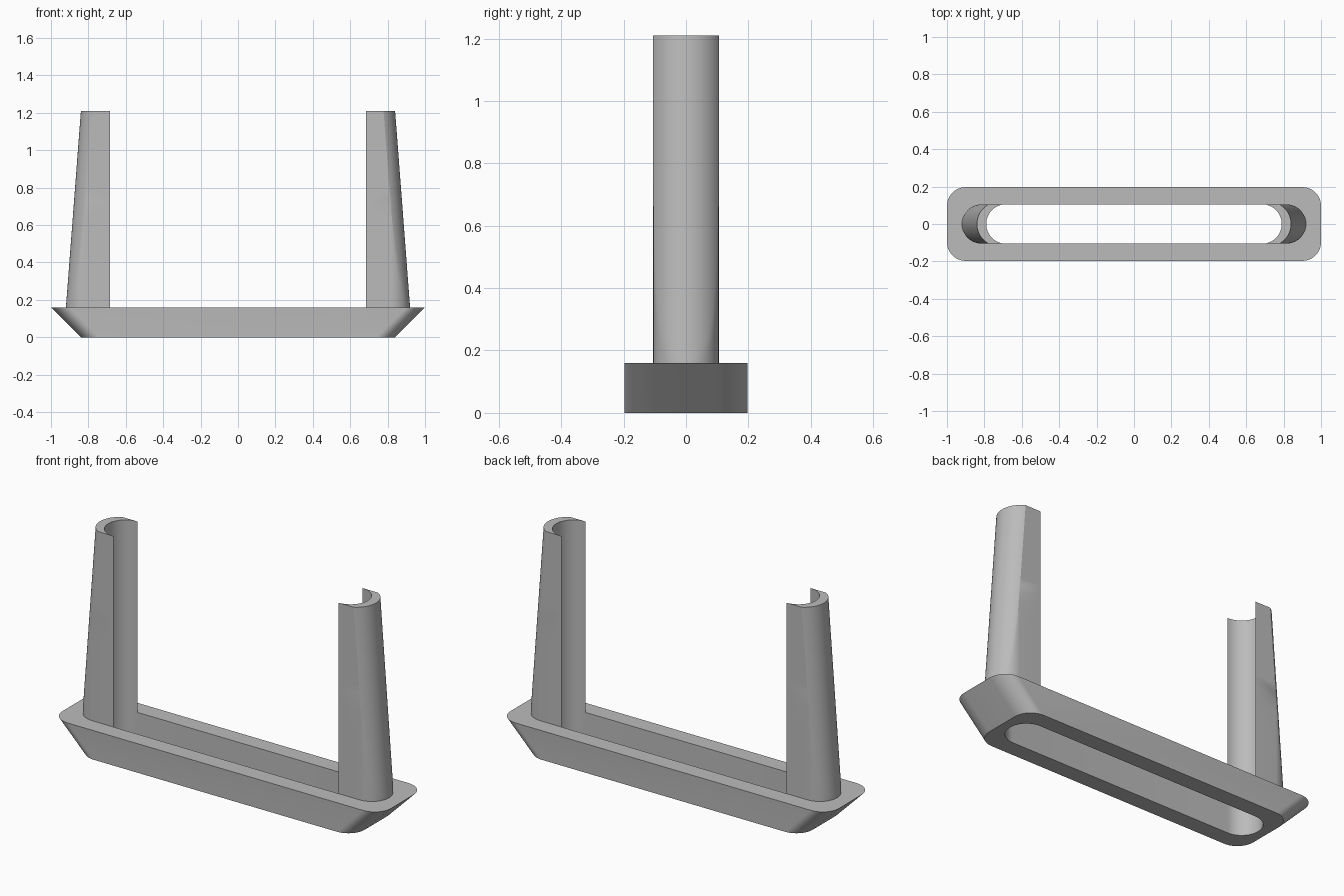
import bpy, bmesh
from math import sin, cos, pi, sqrt, radians

if "Cube" in bpy.data.objects:
    bpy.data.objects.remove(bpy.data.objects["Cube"], do_unlink=True)

BASE_H, TOP_H = 0.16, 1.21
SLOT_X, SLOT_R = 0.685, 0.105      # slot end centre and radius

grey = bpy.data.materials.new("plain grey")
grey.use_nodes = True
colour = (0.5, 0.5, 0.5, 1)
grey.diffuse_color = colour
grey.node_tree.nodes["Principled BSDF"].inputs["Base Color"].default_value = colour


def bridge(bm, a, b):
    """Join two closed loops of equal length with quads."""
    n = len(a)
    for i in range(n):
        j = (i + 1) % n
        bm.faces.new((a[i], a[j], b[j], b[i]))


def finish(bm, name):
    bmesh.ops.remove_doubles(bm, verts=bm.verts, dist=1e-5)
    bmesh.ops.recalc_face_normals(bm, faces=bm.faces)
    mesh = bpy.data.meshes.new(name)
    bm.to_mesh(mesh)
    bm.free()
    mesh.materials.append(grey)
    obj = bpy.data.objects.new(name, mesh)
    bpy.context.collection.objects.link(obj)
    bpy.ops.object.select_all(action='DESELECT')
    obj.select_set(True)
    bpy.context.view_layer.objects.active = obj
    bpy.ops.object.shade_smooth_by_angle(angle=radians(20))
    return obj


def rounded_loop(bm, cx, cy, r, z, steps=12):
    """Rounded rectangle with corner centres at (+-cx, +-cy)."""
    loop = []
    for quarter, (sx, sy) in enumerate(((1, 1), (-1, 1), (-1, -1), (1, -1))):
        for k in range(steps + 1):
            t = (quarter + k / steps) * pi / 2
            loop.append(bm.verts.new((sx * cx + r * cos(t), sy * cy + r * sin(t), z)))
    return loop


# Base: ring with sloping ends and a straight slot through it
bm = bmesh.new()
loops = [rounded_loop(bm, 0.74, 0.097, 0.1, 0),
         rounded_loop(bm, 0.9, 0.097, 0.1, BASE_H),
         rounded_loop(bm, SLOT_X, 0, SLOT_R, BASE_H),
         rounded_loop(bm, SLOT_X, 0, SLOT_R, 0)]
for i in range(4):
    bridge(bm, loops[i], loops[(i + 1) % 4])
finish(bm, "slotted_base")


# Posts: hollow inside, upright round outside trimmed by a leaning curve
def post_loop(bm, side, z, steps=28):
    angles = [-pi / 2 + pi * k / steps for k in range(steps + 1)]
    lean = 0.92 - 0.08 * (z - BASE_H) / (TOP_H - BASE_H)
    outer, inner = [], []
    for t in angles:
        y = SLOT_R * sin(t)
        upright = 0.815 + SLOT_R * cos(t)
        leaning = lean - 0.12 + sqrt(0.12 ** 2 - y * y)
        outer.append(bm.verts.new((side * min(upright, leaning), y, z)))
        inner.append(bm.verts.new((side * (SLOT_X + SLOT_R * cos(t)), y, z)))
    return outer, inner


def cap(bm, outer, inner):
    for i in range(len(outer) - 1):
        # the end quads close to the thin inner edge
        bm.faces.new((outer[i], outer[i + 1], inner[i + 1], inner[i]))


def build_post(name, side, levels=28):
    bm = bmesh.new()
    rows = [post_loop(bm, side, BASE_H + (TOP_H - BASE_H) * (k / levels) ** 1.5)
            for k in range(levels + 1)]
    for (o1, i1), (o2, i2) in zip(rows, rows[1:]):
        bridge(bm, o1 + i1[::-1], o2 + i2[::-1])
    cap(bm, *rows[0])
    cap(bm, *rows[-1])
    finish(bm, name)


build_post("left_post", 1)
build_post("right_post", -1)
